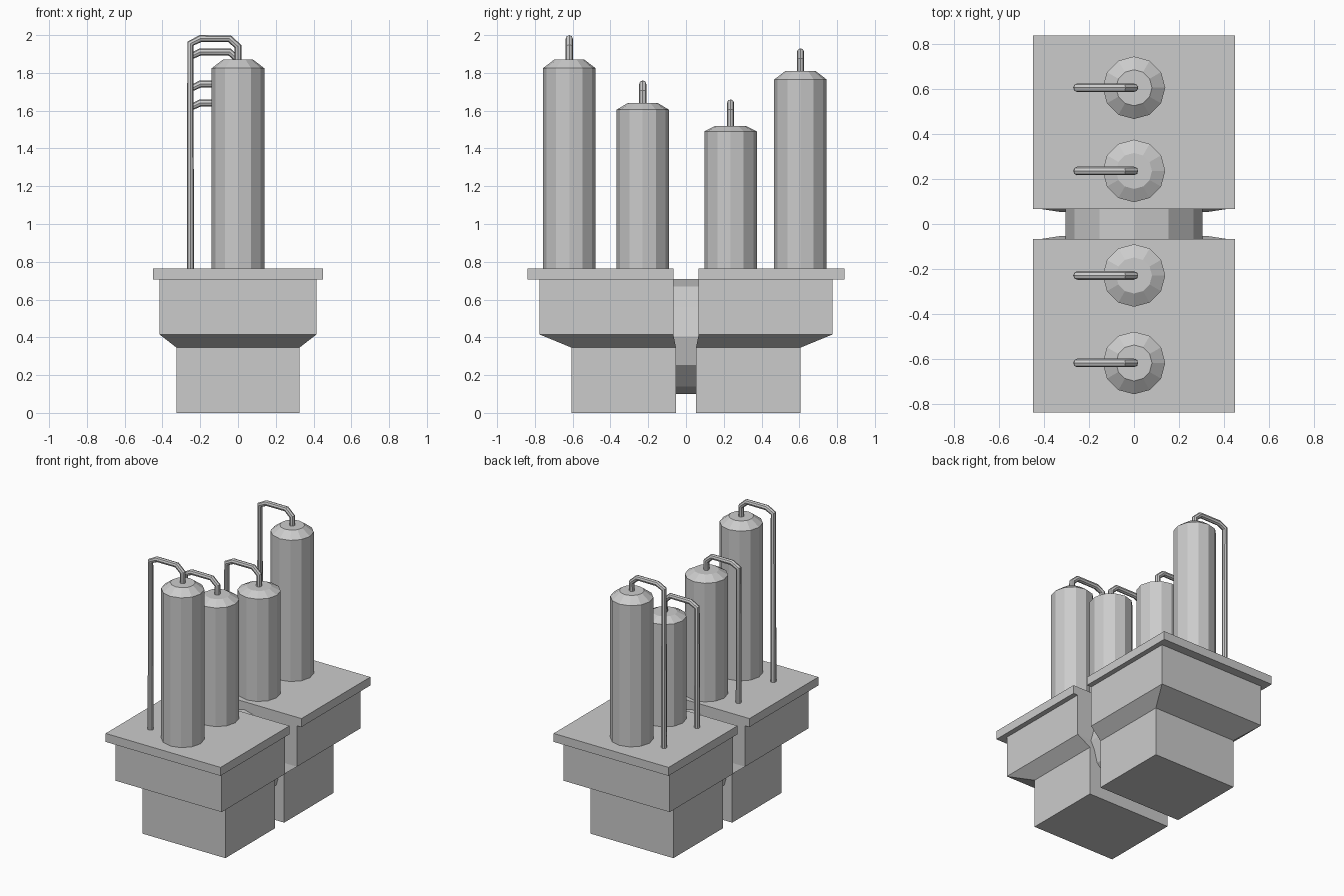
import bpy, bmesh, math
from mathutils import Matrix

cube = bpy.data.objects.get("Cube")
if cube:
    bpy.data.objects.remove(cube, do_unlink=True)

grey = bpy.data.materials.new("plain grey")
grey.use_nodes = True
tone = (0.6, 0.6, 0.6, 1)
grey.diffuse_color = tone
grey.node_tree.nodes["Principled BSDF"].inputs["Base Color"].default_value = tone


def add_mesh(name, bm):
    bmesh.ops.recalc_face_normals(bm, faces=bm.faces)
    mesh = bpy.data.meshes.new(name)
    bm.to_mesh(mesh)
    bm.free()
    mesh.materials.append(grey)
    ob = bpy.data.objects.new(name, mesh)
    bpy.context.collection.objects.link(ob)
    return ob


def loft(name, rings):
    """Join rings of points with side faces and close both ends."""
    bm = bmesh.new()
    loops = [[bm.verts.new(p) for p in ring] for ring in rings]
    n = len(loops[0])
    for a, b in zip(loops, loops[1:]):
        for i in range(n):
            j = (i + 1) % n
            bm.faces.new((a[i], a[j], b[j], b[i]))
    bm.faces.new(loops[0])
    bm.faces.new(loops[-1])
    return add_mesh(name, bm)


def rectangle(half_x, inner, outer, z, side):
    return [(-half_x, side * inner, z), (half_x, side * inner, z),
            (half_x, side * outer, z), (-half_x, side * outer, z)]


def circle(r, y, z, n=12):
    return [(r * math.cos(math.tau * i / n), y + r * math.sin(math.tau * i / n), z)
            for i in range(n)]


# Two stepped bases, each with a plinth, a flare and an overhanging deck
DECK = 0.765
for label, side in (("front", -1), ("back", 1)):
    loft(label + "_base", [rectangle(0.325, 0.053, 0.605, 0, side),
                           rectangle(0.325, 0.053, 0.605, 0.345, side),
                           rectangle(0.415, 0.067, 0.775, 0.415, side),
                           rectangle(0.415, 0.067, 0.775, 0.706, side)])
    loft(label + "_deck", [rectangle(0.45, 0.067, 0.838, 0.705, side),
                           rectangle(0.45, 0.067, 0.838, DECK, side)])

# Drum joining the two bases
bm = bmesh.new()
bmesh.ops.create_cone(bm, cap_ends=True, segments=12, radius1=0.305, radius2=0.305,
                      depth=0.16,
                      matrix=Matrix.Translation((0, 0, 0.405)) @ Matrix.Rotation(math.pi / 2, 4, "X"))
add_mesh("connecting_drum", bm)


def pipe(name, points, radius):
    curve = bpy.data.curves.new(name, "CURVE")
    curve.dimensions = "3D"
    curve.bevel_depth = radius
    curve.bevel_resolution = 2
    curve.use_fill_caps = True
    spline = curve.splines.new("POLY")
    spline.points.add(len(points) - 1)
    for target, p in zip(spline.points, points):
        target.co = (*p, 1)
    curve.materials.append(grey)
    ob = bpy.data.objects.new(name, curve)
    bpy.context.collection.objects.link(ob)
    bpy.ops.object.select_all(action="DESELECT")
    ob.select_set(True)
    bpy.context.view_layer.objects.active = ob
    bpy.ops.object.convert(target="MESH")
    bpy.ops.object.shade_smooth_by_angle(angle=math.radians(30))


# Faceted tanks, each with a bent pipe down to the deck: y, shoulder, cap top, pipe top
tanks = [(-0.618, 1.825, 1.87, 2.0), (-0.229, 1.605, 1.64, 1.76),
         (0.236, 1.49, 1.52, 1.66), (0.606, 1.765, 1.81, 1.93)]
for i, (y, shoulder, cap, top) in enumerate(tanks, 1):
    loft(f"tank_{i}", [circle(0.139, y, DECK), circle(0.139, y, shoulder),
                       circle(0.08, y, cap)])
    r = 0.019
    pipe(f"tank_pipe_{i}", [(0, y, cap - 0.01), (0, y, top - 0.06),
                            (-0.045, y, top - r), (-0.2, y, top - r),
                            (-0.252, y, top - 0.045), (-0.252, y, DECK)], r)
